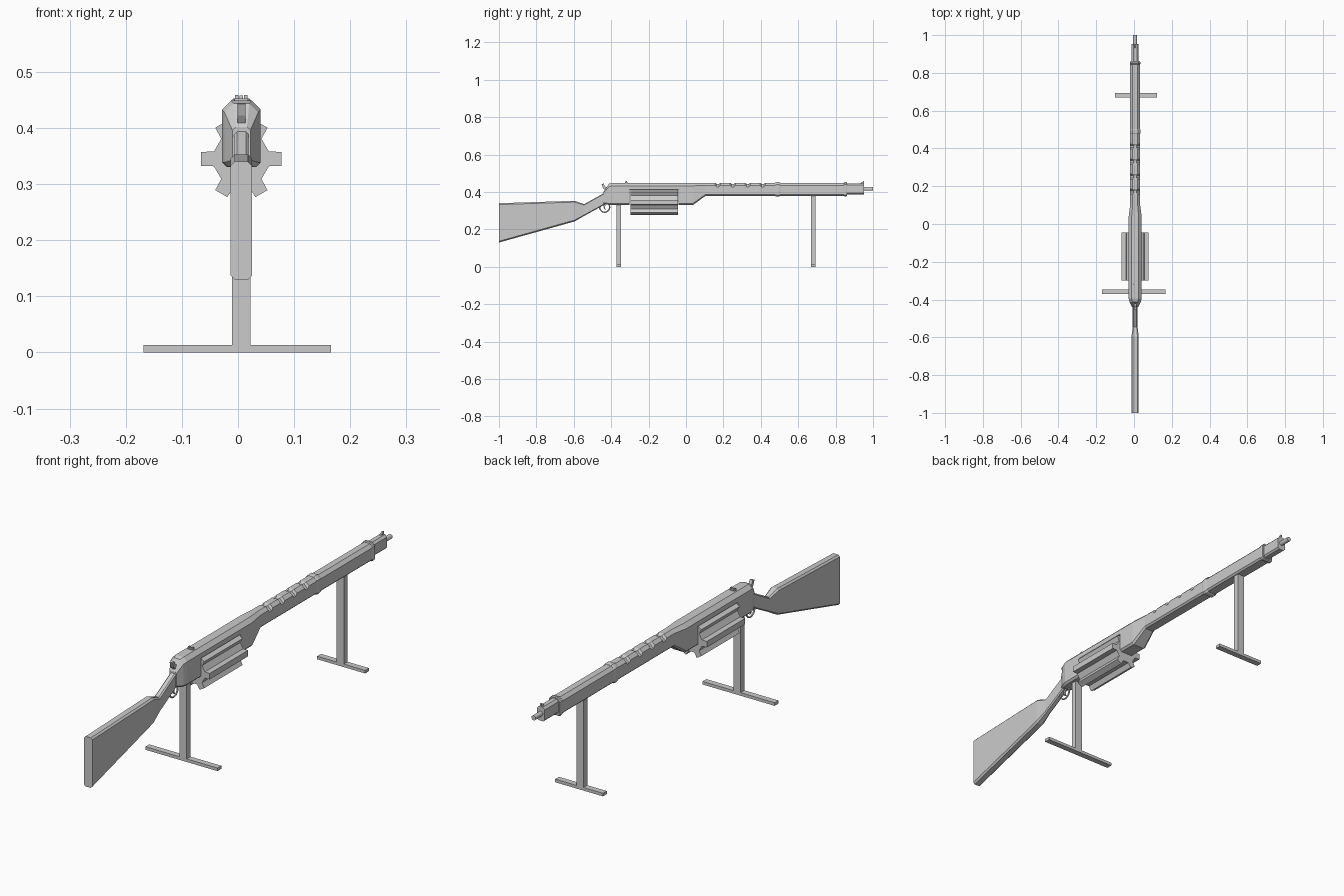
import bpy, bmesh
from math import sin, cos, pi, radians, atan2, hypot

CX = 0.006  # centre line of the long body


def make(name, verts, faces):
    me = bpy.data.meshes.new(name)
    me.from_pydata(verts, [], faces)
    bm = bmesh.new()
    bm.from_mesh(me)
    bmesh.ops.recalc_face_normals(bm, faces=bm.faces)
    bm.to_mesh(me)
    bm.free()
    ob = bpy.data.objects.new(name, me)
    bpy.context.collection.objects.link(ob)
    return ob


def bridge(name, rings):
    n = len(rings[0])
    verts = [v for r in rings for v in r]
    faces = [(k * n + i, k * n + (i + 1) % n, (k + 1) * n + (i + 1) % n, (k + 1) * n + i)
             for k in range(len(rings) - 1) for i in range(n)]
    faces += [tuple(range(n)), tuple(range(len(verts) - n, len(verts)))]
    return make(name, verts, faces)


def loft(name, sections):
    """Sections along y: (y, half width, bottom, top, top chamfer, bottom chamfer)."""
    rings = []
    for y, w, b, t, ct, cb in sections:
        half = [(w - cb, b), (w, b + cb), (w, t - ct), (w - ct, t)]
        pts = half + [(-x, z) for x, z in reversed(half)]
        rings.append([(CX + x, y, z) for x, z in pts])
    return bridge(name, rings)


def box(name, x0, x1, y0, y1, z0, z1):
    return bridge(name, [[(x0, y, z0), (x1, y, z0), (x1, y, z1), (x0, y, z1)] for y in (y0, y1)])


def slab(name, profile, w, x=CX):
    """Extrude a (y, z) profile across x."""
    return bridge(name, [[(x + s * w, y, z) for y, z in profile] for s in (-1, 1)])


def tube(name, y0, y1, z, r, n=12):
    return bridge(name, [[(CX + r * cos(2 * pi * i / n), y, z + r * sin(2 * pi * i / n))
                          for i in range(n)] for y in (y0, y1)])


# shoulder stock and wrist
loft("stock", [
    (-1.0, 0.019, 0.130, 0.340, 0.007, 0.007),
    (-0.595, 0.019, 0.243, 0.353, 0.007, 0.007),
    (-0.545, 0.013, 0.272, 0.335, 0.005, 0.005),
    (-0.425, 0.013, 0.338, 0.402, 0.005, 0.005)])

# receiver with cylinder opening, running into the fore-end with grooved top
lower, top = 0.331, 0.449
secs = [
    (-0.440, 0.016, 0.337, 0.402, 0.006, 0.006),
    (-0.412, 0.030, lower, 0.444, 0.016, 0.008),
    (-0.395, 0.0345, lower, top, 0.016, 0.008),
    (-0.302, 0.0345, lower, top, 0.016, 0.008),
    (-0.302, 0.0345, 0.412, top, 0.016, 0.001),
    (-0.040, 0.0345, 0.412, top, 0.016, 0.001),
    (-0.040, 0.0345, lower, top, 0.016, 0.008),
    (0.038, 0.0345, lower, top, 0.016, 0.008),
    (0.105, 0.026, 0.380, top, 0.013, 0.007)]
for y in (0.17, 0.25, 0.33, 0.41):
    secs += [(y + d, 0.026, 0.380, top - e, 0.013 + e, 0.007)
             for d, e in ((-0.014, 0), (-0.006, 0.005), (0.006, 0.005), (0.014, 0))]
secs += [(0.855, 0.026, 0.380, top, 0.013, 0.007),
         (0.862, 0.022, 0.384, top - 0.004, 0.011, 0.007)]
loft("receiver_and_fore_end", secs)

# bands around the fore-end
for name, y, h in (("middle_band", 0.49, 0.014), ("front_band", 0.853, 0.008)):
    loft(name, [(y - h, 0.026, 0.379, 0.450, 0.013, 0.007),
                (y - h / 2, 0.028, 0.375, 0.453, 0.014, 0.008),
                (y + h / 2, 0.028, 0.375, 0.453, 0.014, 0.008),
                (y + h, 0.026, 0.379, 0.450, 0.013, 0.007)])

# barrel shroud, barrel tip and front sight
loft("barrel_shroud", [(0.855, 0.018, 0.387, 0.446, 0.009, 0.007),
                       (0.952, 0.018, 0.387, 0.446, 0.009, 0.007)])
tube("barrel_tip", 0.945, 1.0, 0.417, 0.010)
slab("front_sight", [(0.930, 0.444), (0.952, 0.444), (0.952, 0.458), (0.946, 0.458)], 0.003)

# fluted six-arm cylinder
star = []
arm = hypot(0.0715, 0.0125)
tip = atan2(0.0125, 0.0715)
for k in range(6):
    for r, a in ((0.0507, -radians(15)), (arm, -tip), (arm, tip), (0.0507, radians(15))):
        star.append((r * cos(a + k * pi / 3), r * sin(a + k * pi / 3)))
bridge("cylinder", [[(CX + x, y, 0.345 + z) for x, z in star] for y in (-0.298, -0.044)])

# rear sight: base plus two posts
box("rear_sight_base", CX - 0.012, CX + 0.012, -0.326, -0.312, 0.446, 0.453)
for i, s in enumerate((-1, 1)):
    x = CX + s * 0.008
    box(f"rear_sight_post_{i + 1}", x - 0.003, x + 0.003, -0.323, -0.315, 0.452, 0.459)

# hammer, trigger and ring guard
slab("hammer", [(-0.425, 0.395), (-0.415, 0.42), (-0.433, 0.430), (-0.440, 0.445),
                (-0.452, 0.443), (-0.444, 0.422)], 0.007)
slab("trigger", [(-0.440, 0.340), (-0.428, 0.340), (-0.434, 0.318), (-0.429, 0.304),
                 (-0.436, 0.306), (-0.441, 0.320)], 0.003)
bpy.ops.mesh.primitive_torus_add(major_radius=0.027, minor_radius=0.0035, major_segments=20,
                                 minor_segments=6, location=(CX, -0.435, 0.319),
                                 rotation=(0, pi / 2, 0))
bpy.context.object.name = "trigger_guard"

# T-shaped display stands
for name, y, cx, half, height in (("rear_stand", -0.359, -0.0015, 0.167, 0.345),
                                  ("front_stand", 0.681, 0.010, 0.111, 0.39)):
    box(name + "_post", CX - 0.0165, CX + 0.0165, y - 0.0125, y + 0.0125, 0.012, height)
    box(name + "_foot", cx - half, cx + half, y - 0.0125, y + 0.0125, 0, 0.013)
